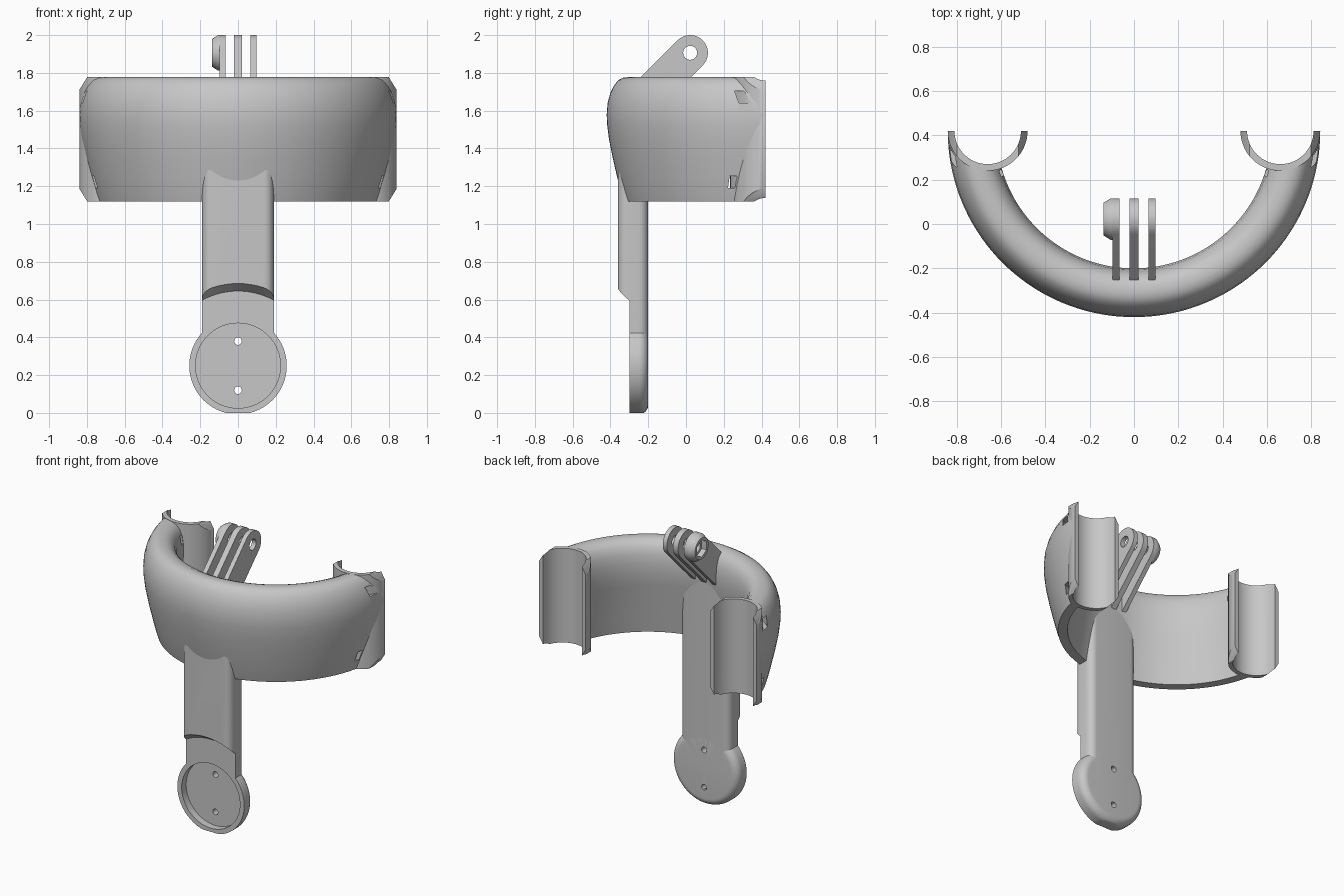
import bpy, bmesh
from math import pi, cos, sin, radians
from mathutils import Matrix, Vector

cube = bpy.data.objects.get("Cube")
if cube:
    bpy.data.objects.remove(cube, do_unlink=True)

grey = bpy.data.materials.new("light_grey")
grey.use_nodes = True
grey.diffuse_color = (0.57, 0.57, 0.57, 1)
grey.node_tree.nodes["Principled BSDF"].inputs["Base Color"].default_value = grey.diffuse_color

TO_Y = Matrix.Rotation(-pi / 2, 4, 'X')   # local z becomes world y
TO_X = Matrix.Rotation(pi / 2, 4, 'Y')    # local z becomes world x


def arc(cx, cy, r, a0, a1, n):
    """Points along an arc, angles in degrees."""
    angles = [radians(a0 + (a1 - a0) * i / n) for i in range(n + 1)]
    return [(cx + r * cos(a), cy + r * sin(a)) for a in angles]


def finish(bm, name, matrix):
    bmesh.ops.remove_doubles(bm, verts=bm.verts, dist=1e-5)
    bmesh.ops.recalc_face_normals(bm, faces=bm.faces)
    bm.transform(matrix)
    mesh = bpy.data.meshes.new(name)
    bm.to_mesh(mesh)
    bm.free()
    mesh.materials.append(grey)
    ob = bpy.data.objects.new(name, mesh)
    bpy.context.collection.objects.link(ob)
    return ob


def extrude(name, outline, z0, z1, matrix=Matrix()):
    bm = bmesh.new()
    face = bm.faces.new([bm.verts.new((x, y, z0)) for x, y in outline])
    top = bmesh.ops.extrude_face_region(bm, geom=[face], use_keep_orig=True)["geom"]
    bmesh.ops.translate(bm, vec=(0, 0, z1 - z0),
                        verts=[v for v in top if isinstance(v, bmesh.types.BMVert)])
    return finish(bm, name, matrix)


def lathe(name, profile, matrix=Matrix(), a0=0, a1=360, n=64):
    """Revolve a closed (radius, height) outline about z."""
    bm = bmesh.new()
    rows = []
    for i in range(n + 1):
        a = radians(a0 + (a1 - a0) * i / n)
        rows.append([bm.verts.new((r * cos(a), r * sin(a), h)) for r, h in profile])
    m = len(profile)
    for a, b in zip(rows, rows[1:]):
        for j in range(m):
            k = (j + 1) % m
            if profile[j][0] or profile[k][0]:
                bm.faces.new((a[j], b[j], b[k], a[k]))
    if a1 - a0 < 360:
        bm.faces.new(rows[0])
        bm.faces.new(rows[-1])
    return finish(bm, name, matrix)


def rod(name, r, h0, h1, matrix=Matrix(), r2=None, n=48):
    r2 = r if r2 is None else r2
    return lathe(name, [(0, h0), (r, h0), (r2, h1), (0, h1)], matrix, n=n)


def cut(targets, cutter):
    cutter.hide_render = True
    for ob in targets:
        mod = ob.modifiers.new("cut", 'BOOLEAN')
        mod.operation, mod.solver, mod.object = 'DIFFERENCE', 'EXACT', cutter
        bpy.context.view_layer.objects.active = ob
        bpy.ops.object.modifier_apply(modifier=mod.name)
    bpy.data.objects.remove(cutter, do_unlink=True)


def slice_off(ob, point, normal):
    bm = bmesh.new()
    bm.from_mesh(ob.data)
    res = bmesh.ops.bisect_plane(bm, geom=bm.verts[:] + bm.edges[:] + bm.faces[:],
                                 plane_co=point, plane_no=normal, clear_outer=True)
    edges = [e for e in res["geom_cut"] if isinstance(e, bmesh.types.BMEdge)]
    bmesh.ops.holes_fill(bm, edges=edges)
    bm.to_mesh(ob.data)
    bm.free()


parts = []

# Curved half-ring body with a bulging outer wall and leaning inner wall
section = [(.69, 1.12), (.75, 1.12), (.765, 1.17), (.785, 1.25), (.808, 1.35),
           (.828, 1.45), (.838, 1.53), (.84, 1.58), (.835, 1.64), (.822, 1.69),
           (.803, 1.73), (.78, 1.76), (.755, 1.774), (.73, 1.777), (.70, 1.775),
           (.67, 1.762), (.645, 1.735), (.628, 1.69), (.62, 1.63), (.62, 1.55),
           (.632, 1.47), (.648, 1.38), (.668, 1.25)]
body = lathe("curved_body", section, Matrix.Translation((0, .42, 0)), 180, 360, 72)
parts.append(body)

# Half-tube clips at both ends, with chamfered corners and strap slots behind
for side, name in ((1, "left_clip"), (-1, "right_clip")):
    at = Matrix.Translation((side * .66, .42, 0))
    cut([body], rod("clip_cutter", .165, 1, 1.9, at))
    for z0 in (1.19, 1.64):
        slot = [(.186, z0), (.215, z0), (.215, z0 + .065), (.186, z0 + .065)]
        cut([body], lathe("slot_cutter", slot, at))
    outline = arc(0, 0, .18, 180, 360, 32) + arc(0, 0, .15, 360, 180, 32)
    clip = extrude(name, outline, 1.12, 1.777, at)
    for sx in (-1, 1):
        for z, sz in ((1.71, 1), (1.187, -1)):
            slice_off(clip, Vector((side * .66 + sx * .18, .42, z)),
                      Vector((sx * .065, 0, sz * .04)))
    parts.append(clip)

# Arm with rounded long edges
r = .05
outline = (arc(.19 - r, -.2 - r, r, 0, 90, 8) + arc(-.19 + r, -.2 - r, r, 90, 180, 8)
           + arc(-.19 + r, -.36 + r, r, 180, 270, 8) + arc(.19 - r, -.36 + r, r, 270, 360, 8))
arm = extrude("arm", outline, .3, 1.6)

# Round cup at the foot of the arm, rounded at the back and flat underneath
cup = [(0, -.3), (.258, -.3)] + arc(.208, -.25, .05, 0, 90, 8) + [(0, -.2)]
at = Matrix.Translation((0, 0, .25)) @ TO_Y
foot = lathe("round_cup", cup, at, n=80)
slice_off(foot, Vector((0, 0, 0)), Vector((0, 0, -1)))

# Sloped step in the arm, cup recess and two screw holes
cut([arm], rod("step_cutter", .475, -.42, -.3, at, .395, 80))
cut([arm, foot], rod("recess_cutter", .225, -.4, -.25, at, n=64))
for z in (.12, .38):
    cut([arm, foot], rod("hole_cutter", .02, -.5, 0, Matrix.Translation((0, 0, z)) @ TO_Y, n=20))
parts += [arm, foot]

# Three hinge fins leaning back, with a nut boss on the outer one
pivot = Matrix.Translation((0, .022, 1.906)) @ TO_X
a = .094
# Local outline: x is down and y is back, so the strip runs down and forward
reach = .42 * cos(pi / 4)
fin_outline = [(x, y) for x, y in arc(0, 0, a, -45 + 90, 135 + 90, 24)]
fin_outline = arc(0, 0, a, 45, 225, 24)
fin_outline += [(x + reach, y - reach) for x, y in (fin_outline[-1], fin_outline[0])]
hinge = []
for name, x0, x1 in (("right_fin", -.098, -.066), ("middle_fin", -.02, .02),
                     ("left_fin", .066, .098)):
    hinge.append(extrude(name, fin_outline, x0, x1, pivot))
boss = lathe("nut_boss", [(0, -.137), (.074, -.137), (.094, -.105), (.094, -.09), (0, -.09)],
             pivot, n=48)
cut([boss], rod("nut_cutter", .06, -.2, -.1, pivot, n=6))
hinge.append(boss)
cut(hinge, rod("bolt_cutter", .037, -.3, .3, pivot, n=32))
parts += hinge

# Smooth shading with crisp edges
bpy.ops.object.select_all(action='DESELECT')
for ob in parts:
    ob.select_set(True)
bpy.context.view_layer.objects.active = body
bpy.ops.object.shade_smooth_by_angle(angle=radians(32))
